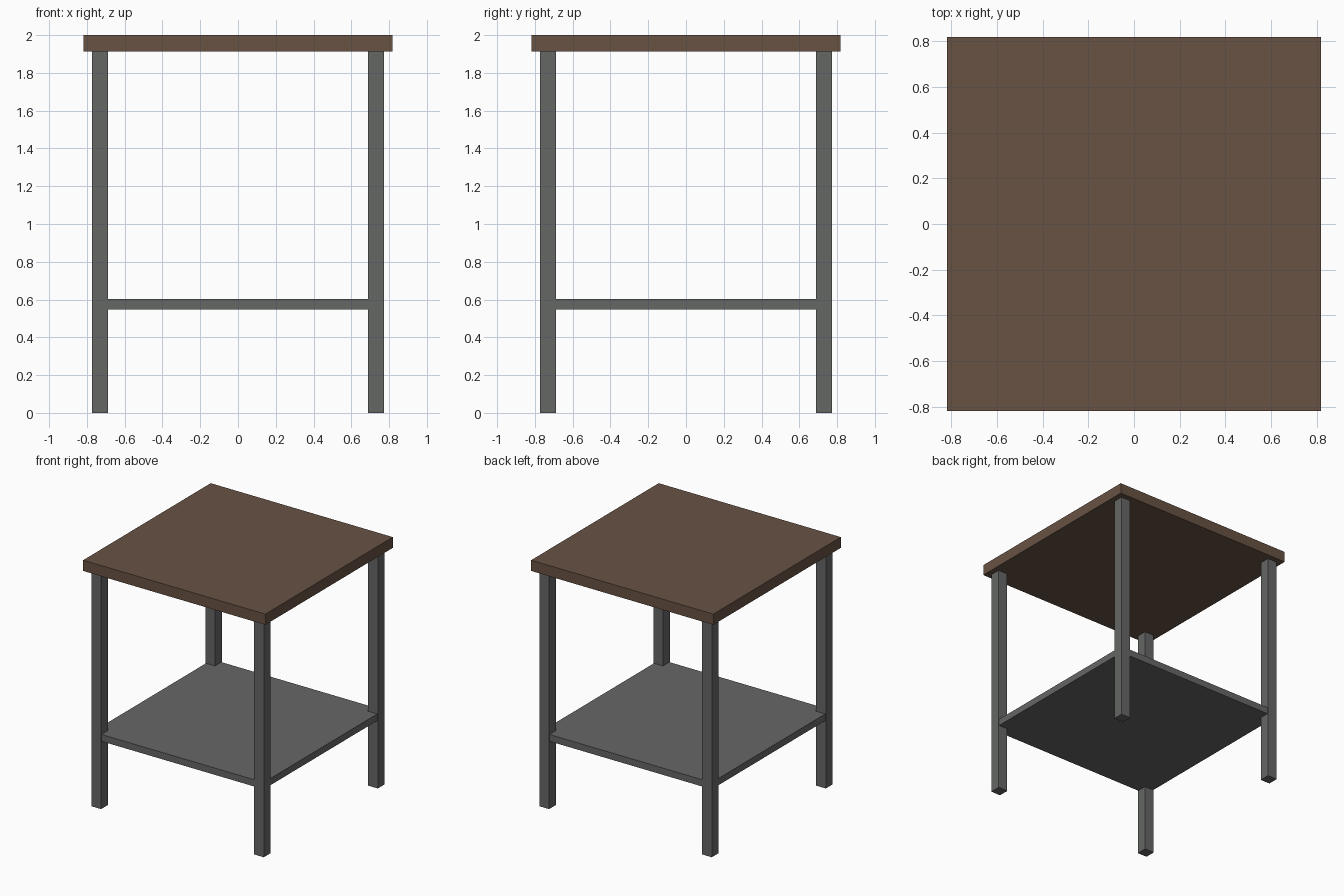
import bpy

if "Cube" in bpy.data.objects:
    bpy.data.objects.remove(bpy.data.objects["Cube"])

def material(name, color):
    m = bpy.data.materials.new(name)
    m.diffuse_color = color
    m.use_nodes = True
    m.node_tree.nodes["Principled BSDF"].inputs["Base Color"].default_value = m.diffuse_color
    return m

def box(name, half_x, half_y, z0, z1, x=0, y=0, mat=None):
    bpy.ops.mesh.primitive_cube_add(size=1, location=(x, y, (z0 + z1) / 2))
    ob = bpy.context.object
    ob.name = name
    ob.scale = (half_x * 2, half_y * 2, z1 - z0)
    bpy.ops.object.transform_apply(location=False, rotation=False, scale=True)
    if mat:
        ob.data.materials.append(mat)
    return ob

wood = material("brown_wood", (0.14, 0.085, 0.057, 1))
metal = material("dark_grey_metal", (0.13, 0.135, 0.13, 1))

# Table top
box("table_top", 0.817, 0.817, 1.913, 2.0, mat=wood)

# Lower shelf, just inside the outer faces of the legs
box("lower_shelf", 0.768, 0.768, 0.548, 0.603, mat=metal)

# Four square legs
for side, x in (("left", -0.73), ("right", 0.73)):
    for end, y in (("front", -0.73), ("back", 0.73)):
        box(f"{end}_{side}_leg", 0.043, 0.043, 0, 1.913, x, y, metal)
